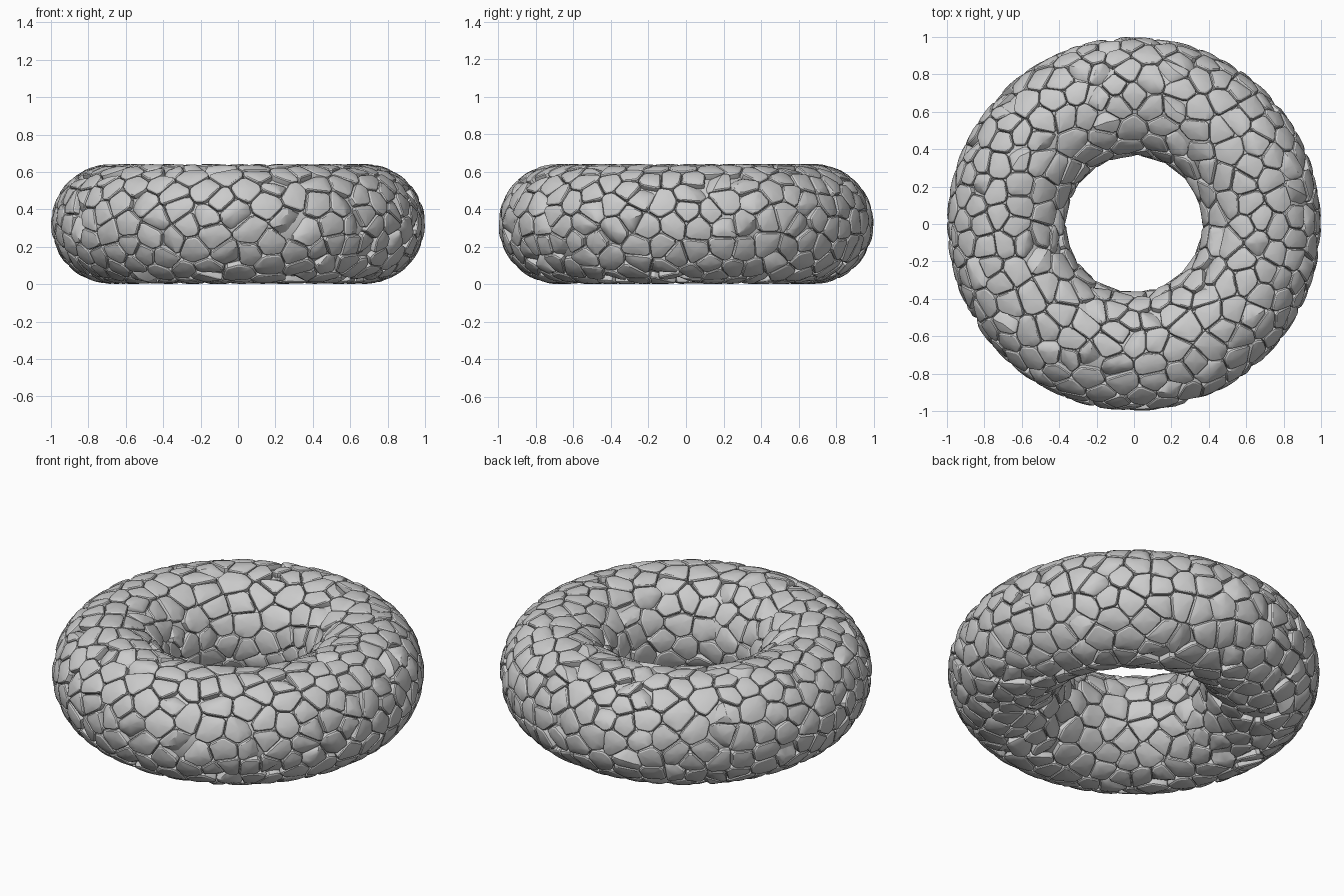
import bpy, bmesh, math, random
from mathutils import Vector, kdtree

if "Cube" in bpy.data.objects:
    bpy.data.objects.remove(bpy.data.objects["Cube"])

random.seed(7)
R, r, MID = 0.68, 0.318, 0.322      # ring radius, tube radius, centre height
SPACING = 0.1


def torus_point(a, b, rad=r):
    w = R + rad * math.cos(b)
    return Vector((w * math.cos(a), w * math.sin(a), rad * math.sin(b)))


def onto_torus(q, h):
    """Project q to the tube surface, offset by h along its normal."""
    c = Vector((q.x, q.y, 0)).normalized() * R
    return c + (q - c).normalized() * (r + h)


def scatter():
    """Evenly spaced random stone centres (dart throwing on a hash grid)."""
    pts, grid = [], {}
    for _ in range(22000):
        a, b = random.uniform(0, math.tau), random.uniform(0, math.tau)
        if random.random() * (R + r) > R + r * math.cos(b):
            continue
        p = torus_point(a, b)
        k = tuple(math.floor(x / SPACING) for x in p)
        near = [n for i in (-1, 0, 1) for j in (-1, 0, 1) for l in (-1, 0, 1)
                for n in grid.get((k[0] + i, k[1] + j, k[2] + l), ())]
        if all((p - n).length > SPACING for n in near):
            pts.append((p, a, b))
            grid.setdefault(k, []).append(p)
    return pts


def clip(poly, n, d):
    """Keep the part of a 2D polygon where n.p <= d."""
    out = []
    for i, p in enumerate(poly):
        q = poly[(i + 1) % len(poly)]
        s, t = n.dot(p) - d, n.dot(q) - d
        if s <= 0:
            out.append(p)
        if s * t < 0:
            out.append(p.lerp(q, s / (s - t)))
    return out


def soften(poly, f=0.2):
    """Cut every corner so the stone outline is slightly rounded."""
    out = []
    for i, p in enumerate(poly):
        q = poly[(i + 1) % len(poly)]
        out += [p.lerp(q, f), p.lerp(q, 1 - f)]
    return out


seeds = scatter()
tree = kdtree.KDTree(len(seeds))
for i, (p, a, b) in enumerate(seeds):
    tree.insert(p, i)
tree.balance()

# Stones: fitted cells with rounded rims, some with a slanted worn face
PROFILE = [(0.97, -0.05), (0.985, -0.018), (0.95, -0.006), (0.86, -0.001), (0.5, 0.002)]
bm = bmesh.new()
for i, (p, a, b) in enumerate(seeds):
    u = Vector((-math.sin(a), math.cos(a), 0))
    n = Vector((math.cos(a) * math.cos(b), math.sin(a) * math.cos(b), math.sin(b)))
    v = n.cross(u)
    poly = [Vector(c) * 0.16 for c in ((-1, -1), (1, -1), (1, 1), (-1, 1))]
    for q, j, dist in tree.find_range(p, 0.32):
        if j != i:
            d = q - p
            poly = clip(poly, Vector((d.dot(u), d.dot(v))), d.length_squared / 2)
    poly = soften(poly, 0.14)
    mid = sum(poly, Vector((0, 0))) / len(poly)
    ang = random.uniform(0, math.tau)
    tilt = Vector((math.cos(ang), math.sin(ang)))
    slope = random.uniform(0.35, 0.8) if random.random() < 0.25 else random.uniform(0, 0.12)
    start = random.uniform(-0.02, 0.015)

    def vert(f, h):
        c = mid + (0 if f is None else f) * 0 * mid
        return c, h

    rings = []
    for f, h in PROFILE:
        ring = []
        for c in poly:
            w = mid + (c - mid) * f
            drop = slope * max(0, tilt.dot(w - mid) - start) if h > -0.04 else 0
            ring.append(bm.verts.new(onto_torus(p + u * w.x + v * w.y, max(h - drop, -0.048))))
        rings.append(ring)
    m = len(poly)
    for lo, hi in zip(rings, rings[1:]):
        for k in range(m):
            bm.faces.new((lo[k], lo[(k + 1) % m], hi[(k + 1) % m], hi[k]))
    drop = slope * max(0, -start)
    top = bm.verts.new(onto_torus(p + u * mid.x + v * mid.y, 0.003 - drop))
    for k in range(m):
        bm.faces.new((rings[-1][k], rings[-1][(k + 1) % m], top))
bmesh.ops.recalc_face_normals(bm, faces=bm.faces)
# make every stone face outward from the tube
for f in bm.faces:
    c = f.calc_center_median()
    if f.normal.dot(c - Vector((c.x, c.y, 0)).normalized() * R) < -0.02:
        f.normal_flip()
me = bpy.data.meshes.new("stones")
bm.to_mesh(me)
bm.free()
stones = bpy.data.objects.new("stones", me)
bpy.context.collection.objects.link(stones)
stones.location.z = MID
bpy.context.view_layer.objects.active = stones
stones.select_set(True)
bpy.ops.object.shade_smooth_by_angle(angle=math.radians(28))
stones.select_set(False)

# Core: plain ring that closes the gaps between stones
bpy.ops.mesh.primitive_torus_add(major_radius=R, minor_radius=r - 0.035, major_segments=96,
                                 minor_segments=48, location=(0, 0, MID))
bpy.context.object.name = "core_ring"
bpy.ops.object.shade_smooth_by_angle(angle=math.radians(30))
